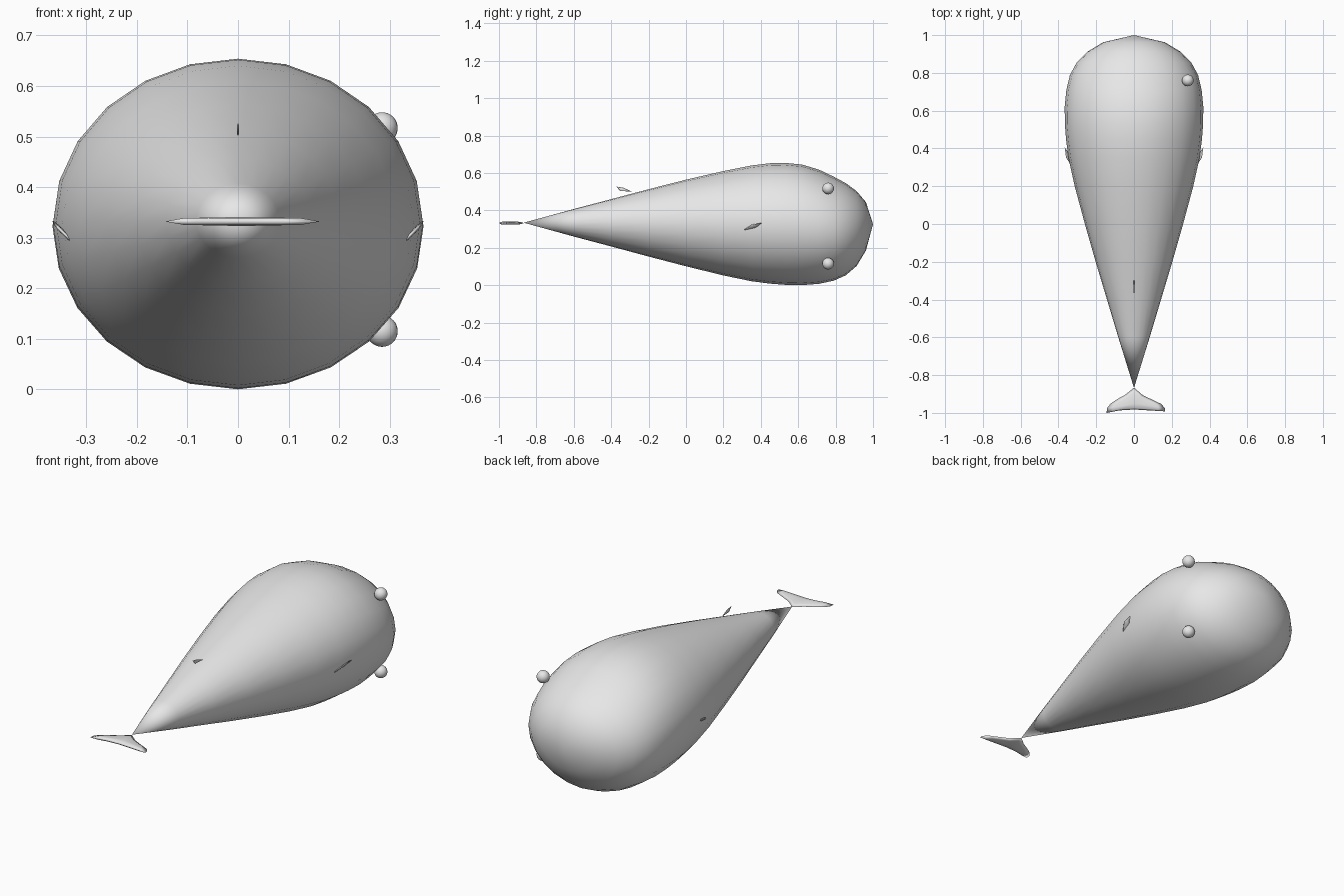
import bpy, bmesh, math
from mathutils import Vector

if "Cube" in bpy.data.objects:
    bpy.data.objects.remove(bpy.data.objects["Cube"])

grey = bpy.data.materials.new("plain grey")
grey.diffuse_color = (0.8, 0.8, 0.8, 1)
grey.use_nodes = True
grey.node_tree.nodes["Principled BSDF"].inputs["Base Color"].default_value = grey.diffuse_color


def finish(name, bm):
    bmesh.ops.recalc_face_normals(bm, faces=bm.faces)
    me = bpy.data.meshes.new(name)
    bm.to_mesh(me)
    bm.free()
    me.materials.append(grey)
    for p in me.polygons:
        p.use_smooth = True
    ob = bpy.data.objects.new(name, me)
    bpy.context.collection.objects.link(ob)
    return ob


def bridge(bm, a, b):
    n = len(a)
    for i in range(n):
        j = (i + 1) % n
        bm.faces.new((a[i], a[j], b[j], b[i]))


def fan(bm, ring, tip):
    for i in range(len(ring)):
        bm.faces.new((ring[i], ring[(i + 1) % len(ring)], tip))


def lens(name, outline, normal, h):
    """Thin fin, swelling from a sharp outline to its middle on both sides."""
    pts = [Vector(p) for p in outline]
    mid = sum(pts, Vector()) / len(pts)
    n = Vector(normal).normalized()
    bm = bmesh.new()
    rim = [bm.verts.new(p) for p in pts]
    for s in (1, -1):
        ring = [bm.verts.new(mid + (p - mid) * 0.75 + n * s * h * 0.75) for p in pts]
        bridge(bm, rim, ring)
        fan(bm, ring, bm.verts.new(mid + n * s * h))
    return finish(name, bm)


# Body: oval sections lofted along y (y, half width, bottom, top)
sections = [
    (-0.60, 0.083, 0.260, 0.407),
    (-0.40, 0.143, 0.207, 0.460),
    (-0.20, 0.203, 0.153, 0.513),
    (0.00, 0.260, 0.101, 0.564),
    (0.20, 0.314, 0.052, 0.610),
    (0.35, 0.347, 0.021, 0.640),
    (0.45, 0.360, 0.008, 0.652),
    (0.53, 0.366, 0.002, 0.654),
    (0.62, 0.367, 0.000, 0.645),
    (0.71, 0.358, 0.007, 0.618),
    (0.79, 0.339, 0.024, 0.580),
    (0.855, 0.303, 0.053, 0.545),
    (0.912, 0.247, 0.102, 0.503),
    (0.962, 0.164, 0.185, 0.444),
]
SIDES = 24
bm = bmesh.new()
rings = []
for y, w, lo, hi in sections:
    ring = []
    for i in range(SIDES):
        a = 2 * math.pi * i / SIDES
        ring.append(bm.verts.new((w * math.cos(a), y,
                                  (lo + hi) / 2 + (hi - lo) / 2 * math.sin(a))))
    rings.append(ring)
for a, b in zip(rings, rings[1:]):
    bridge(bm, a, b)
fan(bm, rings[0], bm.verts.new((0, -0.868, 0.334)))
fan(bm, rings[-1], bm.verts.new((0, 1.0, 0.326)))
finish("body", bm)

# Tail fluke
lens("tail_fluke", [(x, y, 0.332) for x, y in (
    (0, -0.866), (0.045, -0.905), (0.10, -0.932), (0.145, -0.953), (0.163, -0.975),
    (0.163, -0.992), (0.10, -0.988), (0.0, -0.982), (-0.08, -0.987), (-0.145, -1.0),
    (-0.143, -0.975), (-0.125, -0.952), (-0.085, -0.925), (-0.045, -0.903))],
    (0, 0, 1), 0.009)

# Dorsal fin
lens("dorsal_fin", [(0, -0.372, 0.527), (0, -0.335, 0.521), (0, -0.29, 0.501),
                    (0, -0.352, 0.503)], (1, 0, 0), 0.002)

# Side fins
for s, side in ((1, "right"), (-1, "left")):
    lens(side + "_fin", [(s * 0.367, 0.406, 0.333), (s * 0.360, 0.352, 0.324),
                         (s * 0.328, 0.303, 0.292), (s * 0.344, 0.375, 0.308)],
         (s * 0.65, -0.1, -0.75), 0.004)

# Eyes
for name, z in (("upper_eye", 0.517), ("lower_eye", 0.115)):
    bm = bmesh.new()
    bmesh.ops.create_uvsphere(bm, u_segments=24, v_segments=16, radius=0.031)
    eye = finish(name, bm)
    eye.location = (0.285, 0.76, z)
